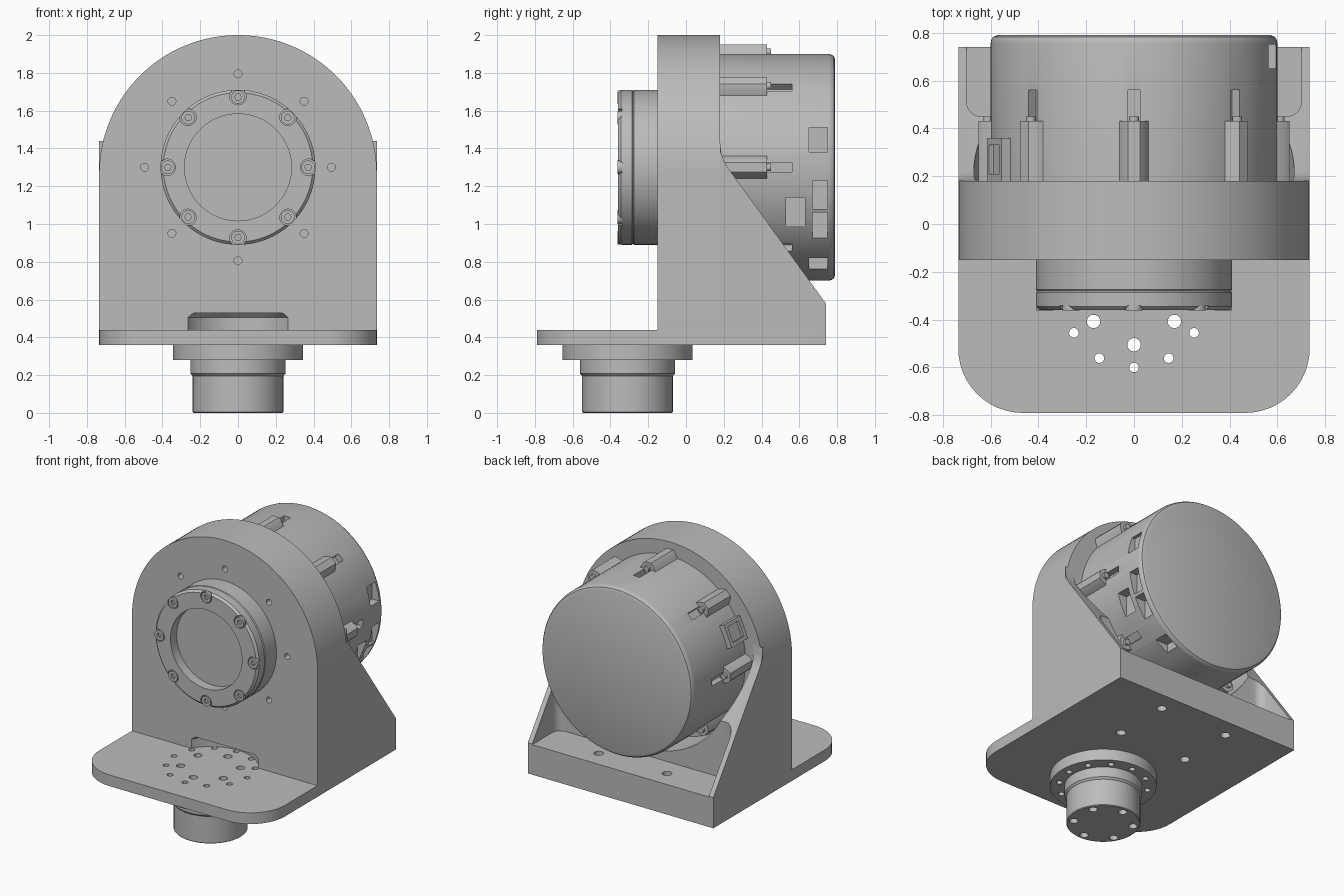
import bpy, bmesh
from math import sin, cos, pi, radians
from mathutils import Matrix, Vector

old = bpy.data.objects.get("Cube")
if old:
    bpy.data.objects.remove(old, do_unlink=True)

grey = bpy.data.materials.new("machined grey")
grey.use_nodes = True
COLOR = (0.5, 0.5, 0.5, 1)
grey.diffuse_color = COLOR
grey.node_tree.nodes["Principled BSDF"].inputs["Base Color"].default_value = COLOR

AXIS_Z = 1.3     # height of the motor axis
PORT_Y = -0.31   # depth of the lower connector axis
W = 0.735        # half width of the bracket


def finish(name, bm, angle=30):
    bmesh.ops.recalc_face_normals(bm, faces=bm.faces)
    mesh = bpy.data.meshes.new(name)
    bm.to_mesh(mesh)
    bm.free()
    mesh.materials.append(grey)
    ob = bpy.data.objects.new(name, mesh)
    bpy.context.collection.objects.link(ob)
    shade(ob, angle)
    return ob


def shade(ob, angle=30):
    bpy.ops.object.select_all(action='DESELECT')
    ob.select_set(True)
    bpy.context.view_layer.objects.active = ob
    bpy.ops.object.shade_smooth_by_angle(angle=radians(angle))


def add_prism(bm, points, vec):
    """Extrude a closed 3D outline along vec."""
    face = bm.faces.new([bm.verts.new(p) for p in points])
    out = bmesh.ops.extrude_face_region(bm, geom=[face])
    moved = [v for v in out["geom"] if isinstance(v, bmesh.types.BMVert)]
    bmesh.ops.translate(bm, verts=moved, vec=vec)


def circle_z(x, y, z, r, n=24):
    return [(x + r * cos(2 * pi * i / n), y + r * sin(2 * pi * i / n), z) for i in range(n)]


def circle_y(x, y, z, r, n=24):
    return [(x + r * cos(2 * pi * i / n), y, z + r * sin(2 * pi * i / n)) for i in range(n)]


def add_box(bm, lo, hi, turn=0):
    """Box between two corners, turned about the motor axis."""
    lo, hi = Vector(lo), Vector(hi)
    size = hi - lo
    pivot = Vector((0, 0, AXIS_Z))
    m = (Matrix.Translation(pivot) @ Matrix.Rotation(-turn, 4, 'Y') @ Matrix.Translation(-pivot)
         @ Matrix.Translation((lo + hi) / 2) @ Matrix.Diagonal((*size, 1)))
    bmesh.ops.create_cube(bm, size=1, matrix=m)


def lathe(name, profile, axis, origin, steps=96):
    """Revolve (radius, height) points about the y or z axis."""
    bm = bmesh.new()
    pts = [(r, 0, h) if axis == 'Z' else (r, h, 0) for r, h in profile]
    vs = [bm.verts.new(p) for p in pts]
    es = [bm.edges.new(pair) for pair in zip(vs, vs[1:])]
    bmesh.ops.spin(bm, geom=vs + es, cent=(0, 0, 0), angle=2 * pi, steps=steps,
                   axis=(0, 0, 1) if axis == 'Z' else (0, 1, 0))
    bmesh.ops.remove_doubles(bm, verts=bm.verts, dist=1e-4)
    bmesh.ops.translate(bm, verts=bm.verts, vec=origin)
    return finish(name, bm)


def cut(ob, build):
    """Subtract the solids made by build(bm), then drop the cutter."""
    bm = bmesh.new()
    build(bm)
    tool = finish("cutter", bm)
    tool.hide_render = True
    mod = ob.modifiers.new("cut", 'BOOLEAN')
    mod.operation, mod.solver, mod.object = 'DIFFERENCE', 'EXACT', tool
    bpy.ops.object.select_all(action='DESELECT')
    ob.select_set(True)
    bpy.context.view_layer.objects.active = ob
    bpy.ops.object.modifier_apply(modifier=mod.name)
    bpy.data.objects.remove(tool, do_unlink=True)
    shade(ob)


def ring(n, radius, start=0):
    return [(radius * cos(start + 2 * pi * i / n), radius * sin(start + 2 * pi * i / n)) for i in range(n)]


# Base plate with rounded front corners
R = 0.27
outline = [(W, 0.74, 0.36), (-W, 0.74, 0.36)]
for cx, a0 in ((R - W, pi), (W - R, 1.5 * pi)):
    for i in range(13):
        a = a0 + pi / 2 * i / 12
        outline.append((cx + R * cos(a), R - 0.79 + R * sin(a), 0.36))
bm = bmesh.new()
add_prism(bm, outline, (0, 0, 0.08))
base_plate = finish("base_plate", bm)


def port_holes(bm):
    for x, y in ring(12, 0.29):
        add_prism(bm, circle_z(x, PORT_Y + y, -0.1, 0.02), (0, 0, 1))
    for x, y in ring(6, 0.195, pi / 6):
        add_prism(bm, circle_z(x, PORT_Y + y, -0.1, 0.028), (0, 0, 1))


def foot_holes(bm):
    for x in (-0.27, 0.27):
        for y in (0.19, 0.6):
            add_prism(bm, circle_z(x, y, 0.3, 0.032), (0, 0, 0.4 if y > 0.5 else 0.139))


cut(base_plate, port_holes)
cut(base_plate, foot_holes)

# Lower connector: spigot, neck and bolt flange
connector = lathe("lower_connector", [
    (0, 0), (0.235, 0), (0.24, 0.005), (0.24, 0.195), (0.245, 0.2), (0.252, 0.208),
    (0.252, 0.28), (0.345, 0.28), (0.345, 0.36), (0, 0.36)], 'Z', (0, PORT_Y, 0))
cut(connector, port_holes)

# Arched upright
arch = [(W, -0.15, 0.44)]
arch += [(W * cos(pi * i / 64), -0.15, 1.265 + W * sin(pi * i / 64)) for i in range(65)]
arch += [(-W, -0.15, 0.44)]
bm = bmesh.new()
add_prism(bm, arch, (0, 0.33, 0))
upright = finish("arched_upright", bm)


def upright_cuts(bm):
    for x, z in ring(8, 0.495):
        add_prism(bm, circle_y(x, -0.2, AXIS_Z + z, 0.021), (0, 0.12, 0))
    n = 64
    low, mid, top = (circle_z(0, PORT_Y, z, r, n) for z, r in ((0.4, 0.31), (0.505, 0.31), (0.53, 0.285)))
    loops = [[bm.verts.new(p) for p in loop] for loop in (low, mid, top)]
    for a, b in zip(loops, loops[1:]):
        for i in range(n):
            bm.faces.new((a[i], a[(i + 1) % n], b[(i + 1) % n], b[i]))
    bm.faces.new(loops[0])
    bm.faces.new(loops[-1])


cut(upright, upright_cuts)

# Sloped rear support with a pocket and clearance for the motor
slope = [(0.18, 0.44), (0.74, 0.44), (0.74, 0.58), (0.22, 1.3), (0.2, 1.335), (0.186, 1.38), (0.18, 1.44)]
bm = bmesh.new()
add_prism(bm, [(-W, y, z) for y, z in slope], (2 * W, 0, 0))
support = finish("rear_support", bm)
P, r = 0.7, 0.06
pocket = [(P, 0.9, 0.575), (-P, 0.9, 0.575)]
for cx, a0 in ((r - P, pi), (P - r, 1.5 * pi)):
    for i in range(7):
        a = a0 + pi / 2 * i / 6
        pocket.append((cx + r * cos(a), 0.45 + r + r * sin(a), 0.575))
cut(support, lambda bm: add_prism(bm, circle_y(0, 0.1, AXIS_Z, 0.67, 96), (0, 0.8, 0)))
cut(support, lambda bm: add_prism(bm, pocket, (0, 0, 1)))
cut(support, foot_holes)

# Output flange at the front
flange = lathe("output_flange", [
    (0, -0.29), (0.283, -0.29), (0.283, -0.36), (0.395, -0.36), (0.41, -0.345), (0.41, -0.286),
    (0.405, -0.28), (0.41, -0.274), (0.41, -0.1), (0, -0.1)], 'Y', (0, 0, AXIS_Z))


def screw_seats(bm):
    for x, z in ring(8, 0.375):
        add_prism(bm, circle_y(x, -0.4, AXIS_Z + z, 0.044), (0, 0.06, 0))


cut(flange, screw_seats)

# Socket head screws
bm = bmesh.new()
for x, z in ring(8, 0.372):
    add_prism(bm, circle_y(x, -0.362, AXIS_Z + z, 0.036), (0, 0.03, 0))
screws = finish("flange_screws", bm)


def sockets(bm):
    for x, z in ring(8, 0.372):
        add_prism(bm, circle_y(x, -0.4, AXIS_Z + z, 0.018, 6), (0, 0.055, 0))


cut(screws, sockets)

# Motor housing
motor = lathe("motor_housing", [
    (0, 0.17), (0.6, 0.17), (0.6, 0.755), (0.597, 0.77), (0.588, 0.783), (0.57, 0.79), (0, 0.79)],
    'Y', (0, 0, AXIS_Z))


def housing_cuts(bm):
    for i in range(8):   # screw slots behind each boss
        add_box(bm, (0.555, 0.4, AXIS_Z - 0.026), (0.7, 0.56, AXIS_Z + 0.026), i * pi / 4)
    # side ports: depth from, depth to, height from, height to
    for y0, y1, z0, z1 in ((0.65, 0.75, 1.38, 1.51), (0.53, 0.63, 0.99, 1.14), (0.67, 0.75, 1.08, 1.23),
                           (0.67, 0.75, 0.92, 1.06), (0.65, 0.75, 0.75, 0.82)):
        zc = (z0 + z1) / 2 - AXIS_Z
        x = (0.36 - zc * zc) ** 0.5
        add_box(bm, (x - 0.045, y0, z0), (0.75, y1, z1))


cut(motor, housing_cuts)

# Mounting bosses with tapered flanks
bm = bmesh.new()
for i in range(8):
    a = i * pi / 4
    section = [(0.57, -0.075), (0.605, -0.055), (0.635, -0.04), (0.65, -0.025),
               (0.65, 0.025), (0.635, 0.04), (0.605, 0.055), (0.57, 0.075)]
    add_prism(bm, [(u * cos(a) - v * sin(a), 0.17, AXIS_Z + u * sin(a) + v * cos(a)) for u, v in section],
              (0, 0.26, 0))
    add_prism(bm, [(0.61 * cos(a) + p[0], 0.42, AXIS_Z + 0.61 * sin(a) + p[2])
                   for p in circle_y(0, 0, 0, 0.02, 16)], (0, 0.03, 0))
finish("mounting_bosses", bm)

# Connector block on the right side
bm = bmesh.new()
add_box(bm, (0.55, 0.18, AXIS_Z - 0.08), (0.635, 0.36, AXIS_Z + 0.08), radians(157))
block = finish("cable_block", bm)
cut(block, lambda bm: add_box(bm, (0.615, 0.21, AXIS_Z - 0.055), (0.7, 0.33, AXIS_Z + 0.055), radians(157)))
